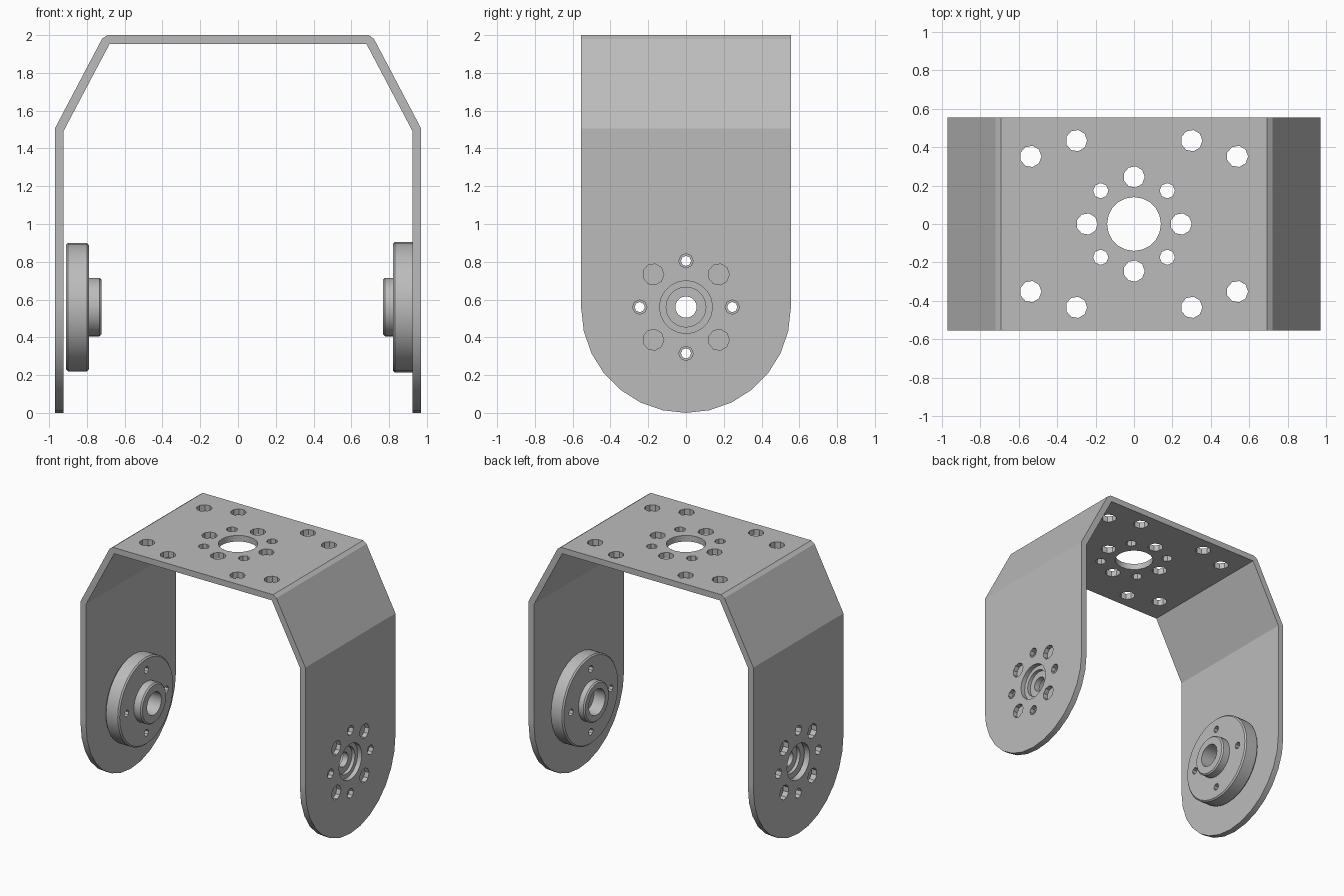
import bpy, bmesh, math
from mathutils import Vector

cube = bpy.data.objects.get("Cube")
if cube:
    bpy.data.objects.remove(cube, do_unlink=True)

metal = bpy.data.materials.new("grey_metal")
metal.use_nodes = True
GREY = (0.5, 0.5, 0.5, 1)
metal.diffuse_color = GREY
metal.node_tree.nodes["Principled BSDF"].inputs["Base Color"].default_value = GREY

HALF_DEPTH = 0.555
AXLE_Z = 0.56


def finish(name, bm):
    bmesh.ops.recalc_face_normals(bm, faces=bm.faces)
    mesh = bpy.data.meshes.new(name)
    bm.to_mesh(mesh)
    bm.free()
    mesh.materials.append(metal)
    obj = bpy.data.objects.new(name, mesh)
    bpy.context.collection.objects.link(obj)
    return obj


def prism(bm, outline, offset):
    """Solid made by sweeping a closed outline along an offset."""
    face = bm.faces.new([bm.verts.new(p) for p in outline])
    swept = bmesh.ops.extrude_face_region(bm, geom=[face], use_keep_orig=True)
    moved = [v for v in swept["geom"] if isinstance(v, bmesh.types.BMVert)]
    bmesh.ops.translate(bm, verts=moved, vec=offset)


def drill(bm, centre, axis, radius, sides, length):
    """Add one drill bit along x or z to a cutter mesh."""
    ring = []
    for i in range(sides):
        a = math.tau * i / sides
        u, v = radius * math.cos(a), radius * math.sin(a)
        ring.append(Vector(centre) + (Vector((-length / 2, u, v)) if axis == "x"
                                      else Vector((u, v, -length / 2))))
    prism(bm, ring, Vector((length, 0, 0)) if axis == "x" else Vector((0, 0, length)))


def cut(obj, cutter, operation):
    mod = obj.modifiers.new("cut", "BOOLEAN")
    mod.operation, mod.object, mod.solver = operation, cutter, "EXACT"
    cutter.hide_render = True
    bpy.context.view_layer.update()
    graph = bpy.context.evaluated_depsgraph_get()
    mesh = bpy.data.meshes.new_from_object(obj.evaluated_get(graph))
    obj.modifiers.clear()
    obj.data = mesh
    bpy.data.objects.remove(cutter, do_unlink=True)


def smooth(obj, degrees):
    bpy.ops.object.select_all(action="DESELECT")
    obj.select_set(True)
    bpy.context.view_layer.objects.active = obj
    bpy.ops.object.shade_smooth_by_angle(angle=math.radians(degrees))


def around(radius, start):
    """Four points evenly spaced on a circle."""
    return [(radius * math.cos(start + i * math.pi / 2),
             radius * math.sin(start + i * math.pi / 2)) for i in range(4)]


# Bent strip: outer and inner outline, mirrored left to right
outer = [(0.97, 0), (0.97, 1.505), (0.72, 1.98), (0.692, 2.0)]
inner = [(0.923, 0), (0.923, 1.493), (0.68, 1.953)]
outline = (outer + [(-x, z) for x, z in reversed(outer)]
           + [(-x, z) for x, z in inner] + list(reversed(inner)))
bm = bmesh.new()
prism(bm, [(x, -HALF_DEPTH, z) for x, z in outline], Vector((0, 2 * HALF_DEPTH, 0)))
bracket = finish("bracket", bm)

# Round the lower ends of both legs
STEPS = 14
arc = [(HALF_DEPTH * math.cos(math.pi * i / STEPS),
        HALF_DEPTH * (1 - math.sin(math.pi * i / STEPS))) for i in range(STEPS + 1)]
side = [(0.6, 2.2), (0.6, 0.6), (HALF_DEPTH, 0.6)] + arc
side += [(-HALF_DEPTH, 0.6), (-0.6, 0.6), (-0.6, 2.2)]
bm = bmesh.new()
prism(bm, [(-1.2, y, z) for y, z in side], Vector((2.4, 0, 0)))
cut(bracket, finish("leg_shape_cutter", bm), "INTERSECT")

# Holes in the top plate and in both legs
bm = bmesh.new()
drill(bm, (0, 0, 2), "z", 0.14, 20, 0.3)
for x, y in around(0.245, 0):
    drill(bm, (x, y, 2), "z", 0.056, 9, 0.3)
for x, y in around(0.245, math.pi / 4):
    drill(bm, (x, y, 2), "z", 0.04, 8, 0.3)
for sx in (-1, 1):
    for sy in (-1, 1):
        for x, y in ((0.538, 0.352), (0.3, 0.434)):
            drill(bm, (sx * x, sy * y, 2), "z", 0.056, 9, 0.3)
drill(bm, (0, 0, AXLE_Z), "x", 0.14, 20, 2.4)
for y, z in around(0.245, 0):
    drill(bm, (0, y, AXLE_Z + z), "x", 0.038, 8, 2.4)
for y, z in around(0.245, math.pi / 4):
    drill(bm, (0, y, AXLE_Z + z), "x", 0.056, 9, 2.4)
cut(bracket, finish("hole_cutter", bm), "DIFFERENCE")
smooth(bracket, 25)


def make_hub(name, start, direction, disc, total, radius, bore):
    """Turned flange with a raised boss and stepped bore, facing inward."""
    c = 0.01
    profile = [(0, 0.105), (0, radius - c), (c, radius), (disc - c, radius),
               (disc, radius - c), (disc, 0.155), (total - c, 0.155),
               (total, 0.145), (total, bore), (0.07, bore),
               (0.07, 0.056), (0.025, 0.056), (0.025, 0.105)]
    sides = 32
    bm = bmesh.new()
    rings = []
    for i in range(sides):
        a = math.tau * i / sides
        rings.append([bm.verts.new((start + direction * t, r * math.cos(a),
                                    AXLE_Z + r * math.sin(a))) for t, r in profile])
    for i in range(sides):
        p, q = rings[i], rings[(i + 1) % sides]
        for j in range(len(profile)):
            k = (j + 1) % len(profile)
            bm.faces.new((p[j], p[k], q[k], q[j]))
    hub = finish(name, bm)
    # Screw holes
    bm = bmesh.new()
    for y, z in around(0.245, 0):
        drill(bm, (start, y, AXLE_Z + z), "x", 0.027, 8, 0.5)
    cut(hub, finish("screw_hole_cutter", bm), "DIFFERENCE")
    smooth(hub, 30)


make_hub("right_hub", -0.91, 1, 0.12, 0.187, 0.34, 0.088)
make_hub("left_hub", 0.935, -1, 0.115, 0.167, 0.345, 0.1)
